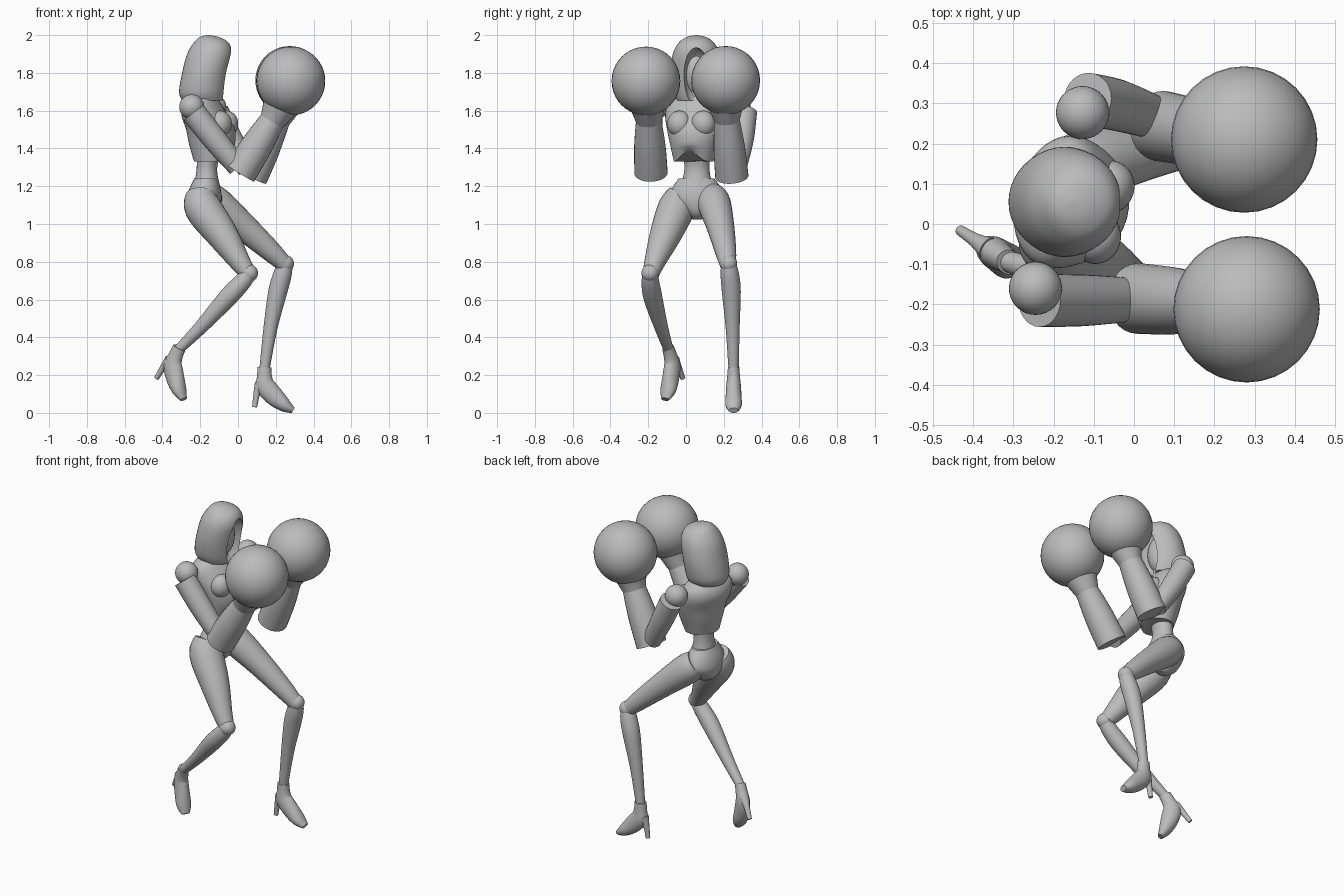
import bpy, bmesh, math
from mathutils import Vector, Matrix

cube = bpy.data.objects.get("Cube")
if cube:
    bpy.data.objects.remove(cube, do_unlink=True)

grey = bpy.data.materials.new("plain grey")
grey.use_nodes = True
GREY = (0.5, 0.5, 0.5, 1)
grey.diffuse_color = GREY
grey.node_tree.nodes["Principled BSDF"].inputs["Base Color"].default_value = GREY

UP = Vector((0, 0, 1))


def finish(name, bm):
    """Turn a bmesh into a smooth shaded grey object."""
    bmesh.ops.recalc_face_normals(bm, faces=bm.faces)
    mesh = bpy.data.meshes.new(name)
    bm.to_mesh(mesh)
    bm.free()
    mesh.materials.append(grey)
    obj = bpy.data.objects.new(name, mesh)
    bpy.context.collection.objects.link(obj)
    smooth(obj)
    return obj


def smooth(obj):
    bpy.ops.object.select_all(action="DESELECT")
    obj.select_set(True)
    bpy.context.view_layer.objects.active = obj
    bpy.ops.object.shade_smooth_by_angle(angle=math.radians(40))


def ball(name, centre, radii, yaw=0):
    bm = bmesh.new()
    place = Matrix.Translation(centre) @ Matrix.Rotation(yaw, 4, "Z") @ Matrix.Diagonal((*radii, 1))
    bmesh.ops.create_uvsphere(bm, u_segments=32, v_segments=20, radius=1, matrix=place)
    return finish(name, bm)


def spline(rows, steps):
    """Catmull-Rom through rows of numbers."""
    rows = [Vector(r) for r in rows]
    out = []
    for i in range(len(rows) - 1):
        a, b = rows[max(i - 1, 0)], rows[i]
        c, d = rows[i + 1], rows[min(i + 2, len(rows) - 1)]
        for k in range(steps):
            t = k / steps
            out.append(0.5 * (2 * b + (c - a) * t + (2 * a - 5 * b + 4 * c - d) * t**2
                              + (3 * b - a - 3 * c + d) * t**3))
    return out + [rows[-1]]


def loft(name, rows, side=(0, 1, 0), axis=None, steps=4, sides=28, bend=None):
    """Closed tube through rows of (x, y, z, depth radius, side radius)."""
    rows = [r if len(r) == 5 else (*r, r[3]) for r in rows]
    pts = spline(rows, steps)
    bm = bmesh.new()
    rings = []
    for i, p in enumerate(pts):
        ahead, behind = pts[min(i + 1, len(pts) - 1)], pts[max(i - 1, 0)]
        t = Vector(axis) if axis else (Vector(ahead[:3]) - Vector(behind[:3])).normalized()
        s = Vector(side)
        s = (s - t * s.dot(t)).normalized()
        n = s.cross(t)
        ring = []
        for k in range(sides):
            ang = math.tau * k / sides
            co = Vector(p[:3]) + n * math.cos(ang) * p[3] + s * math.sin(ang) * p[4]
            if bend:
                co = bend(co, math.cos(ang))
            ring.append(bm.verts.new(co))
        rings.append(ring)
    for lo, hi in zip(rings, rings[1:]):
        for k in range(sides):
            j = (k + 1) % sides
            bm.faces.new((lo[k], lo[j], hi[j], hi[k]))
    bm.faces.new(rings[0])
    bm.faces.new(rings[-1])
    return finish(name, bm)


# Hood with an open front, and the face inside it
HEAD_Y = 0.055
hood_rows = [(-0.185, 1.655, 0.112, 0.105), (-0.188, 1.70, 0.124, 0.126),
             (-0.172, 1.80, 0.124, 0.137), (-0.150, 1.90, 0.119, 0.125),
             (-0.142, 1.96, 0.092, 0.093), (-0.152, 1.99, 0.05, 0.05),
             (-0.158, 2.0, 0.004, 0.004)]
hood = loft("hood", [(x, HEAD_Y, z, d, w) for x, z, d, w in hood_rows], axis=UP, steps=5, sides=40)
cutter = ball("hood_cutter", (-0.02, HEAD_Y, 1.77), (0.12, 0.072, 0.165))
cutter.hide_render = True
cut = hood.modifiers.new("face opening", "BOOLEAN")
cut.operation, cut.solver, cut.object = "DIFFERENCE", "EXACT", cutter
bpy.context.view_layer.objects.active = hood
bpy.ops.object.modifier_apply(modifier=cut.name)
bpy.data.objects.remove(cutter, do_unlink=True)
smooth(hood)
ball("face", (-0.155, HEAD_Y, 1.80), (0.078, 0.075, 0.12))
loft("neck", [(-0.16, 0.045, 1.60, 0.055), (-0.155, 0.05, 1.68, 0.042), (-0.16, 0.055, 1.76, 0.045)])

# Torso, turned a little to its right
YAW = math.radians(-15)
FORWARD = Vector((math.cos(YAW), math.sin(YAW), 0))
SIDE = Vector((-math.sin(YAW), math.cos(YAW), 0))


def rib_arch(co, front):
    """Raise the lower rim at the middle of the front."""
    low = max(0, min(1, (1.42 - co.z) / 0.09))
    return co + UP * 0.06 * low * max(0, front) ** 6


loft("ribcage",
     [(-0.14, 0.04, 1.33, 0.092, 0.105), (-0.138, 0.045, 1.42, 0.12, 0.13),
      (-0.145, 0.05, 1.50, 0.128, 0.152), (-0.178, 0.055, 1.58, 0.118, 0.168),
      (-0.188, 0.055, 1.64, 0.092, 0.15), (-0.175, 0.05, 1.685, 0.055, 0.07)],
     side=SIDE, axis=UP, sides=36, bend=rib_arch)
for label, sign in (("left", 1), ("right", -1)):
    spot = Vector((-0.155, 0.05, 1.53)) + FORWARD * 0.08 + SIDE * sign * 0.065
    ball(label + "_chest_plate", spot, (0.062, 0.066, 0.07), YAW)

# Waist and pelvis
loft("waist", [(-0.165, 0.055, 1.20, 0.07, 0.085), (-0.165, 0.058, 1.29, 0.054, 0.066),
               (-0.155, 0.055, 1.38, 0.065, 0.075)], axis=UP)
loft("pelvis",
     [(-0.165, 0.06, 1.025, 0.03, 0.025), (-0.175, 0.06, 1.06, 0.075, 0.07),
      (-0.178, 0.06, 1.12, 0.092, 0.135), (-0.175, 0.058, 1.18, 0.085, 0.135),
      (-0.17, 0.055, 1.24, 0.062, 0.095)], axis=UP)

# Arms: shoulder ball, upper arm, flared cuff and round glove
arms = {
    "left": dict(shoulder=(-0.128, 0.277, 1.62), glove=(0.274, 0.21, 1.76),
                 upper=[(-0.115, 0.31, 1.595, 0.066), (-0.04, 0.295, 1.45, 0.064), (0.05, 0.265, 1.29, 0.054)],
                 cuff=[(0.07, 0.243, 1.25), (0.215, 0.215, 1.565), (0.245, 0.21, 1.65)]),
    "right": dict(shoulder=(-0.245, -0.16, 1.62), glove=(0.28, -0.212, 1.757),
                  upper=[(-0.235, -0.19, 1.59, 0.066), (-0.125, -0.19, 1.45, 0.064), (0.0, -0.188, 1.30, 0.054)],
                  cuff=[(0.01, -0.185, 1.27), (0.19, -0.198, 1.56), (0.235, -0.205, 1.65)]),
}
for label, arm in arms.items():
    ball(label + "_shoulder", arm["shoulder"], (0.066,) * 3)
    loft(label + "_upper_arm", arm["upper"])
    ball(label + "_glove", arm["glove"], (0.182,) * 3)
    elbow, wrist, palm = (Vector(p) for p in arm["cuff"])
    loft(label + "_cuff", [(*elbow, 0.088), (*elbow.lerp(wrist, 0.5), 0.083), (*wrist, 0.066)])
    loft(label + "_glove_flange",
         [(*elbow.lerp(wrist, 0.93), 0.066), (*wrist.lerp(palm, 0.3), 0.082), (*palm, 0.105)])

# Legs: thigh, knee and shin
legs = {
    "left": dict(
        thigh=[(-0.165, 0.13, 1.15, 0.078), (-0.11, 0.15, 1.105, 0.088), (0.03, 0.183, 0.985, 0.073),
               (0.175, 0.21, 0.855, 0.056), (0.248, 0.222, 0.785, 0.043)],
        shin=[(0.25, 0.225, 0.79, 0.04), (0.235, 0.232, 0.73, 0.049), (0.21, 0.24, 0.64, 0.05),
              (0.172, 0.247, 0.45, 0.037), (0.14, 0.252, 0.23, 0.027)],
        yaw=0, pitch=0),
    "right": dict(
        thigh=[(-0.195, -0.015, 1.16, 0.078), (-0.185, -0.05, 1.085, 0.098), (-0.085, -0.108, 0.945, 0.084),
               (0.01, -0.165, 0.80, 0.056), (0.055, -0.185, 0.735, 0.043)],
        shin=[(0.06, -0.19, 0.74, 0.04), (0.02, -0.188, 0.69, 0.047), (-0.055, -0.175, 0.61, 0.05),
              (-0.2, -0.13, 0.45, 0.036), (-0.315, -0.092, 0.335, 0.026)],
        yaw=-33, pitch=28),
}
# Shoe rows: forward, up, half length, half width, measured from the ankle
shoe_rows = [(0, 0.012, 0.036, 0.03), (0.0, -0.04, 0.04, 0.034), (0.008, -0.09, 0.052, 0.039),
             (0.055, -0.145, 0.05, 0.042), (0.108, -0.19, 0.036, 0.043), (0.152, -0.217, 0.016, 0.024)]
heel_rows = [(-0.022, -0.075, 0.03, 0.03), (-0.04, -0.125, 0.018, 0.018), (-0.052, -0.2, 0.013, 0.013)]

for label, leg in legs.items():
    loft(label + "_thigh", leg["thigh"])
    knee, ankle = Vector(leg["shin"][0][:3]), Vector(leg["shin"][-1][:3])
    ball(label + "_knee", knee, (0.046,) * 3)
    loft(label + "_shin", leg["shin"])
    turn = Matrix.Rotation(math.radians(leg["yaw"]), 3, "Z") @ Matrix.Rotation(math.radians(leg["pitch"]), 3, "Y")
    for part, rows in (("_shoe", shoe_rows), ("_heel", heel_rows)):
        loft(label + part,
             [(*(ankle + turn @ Vector((f, 0, u))), d, w) for f, u, d, w in rows],
             side=turn @ Vector((0, 1, 0)))
